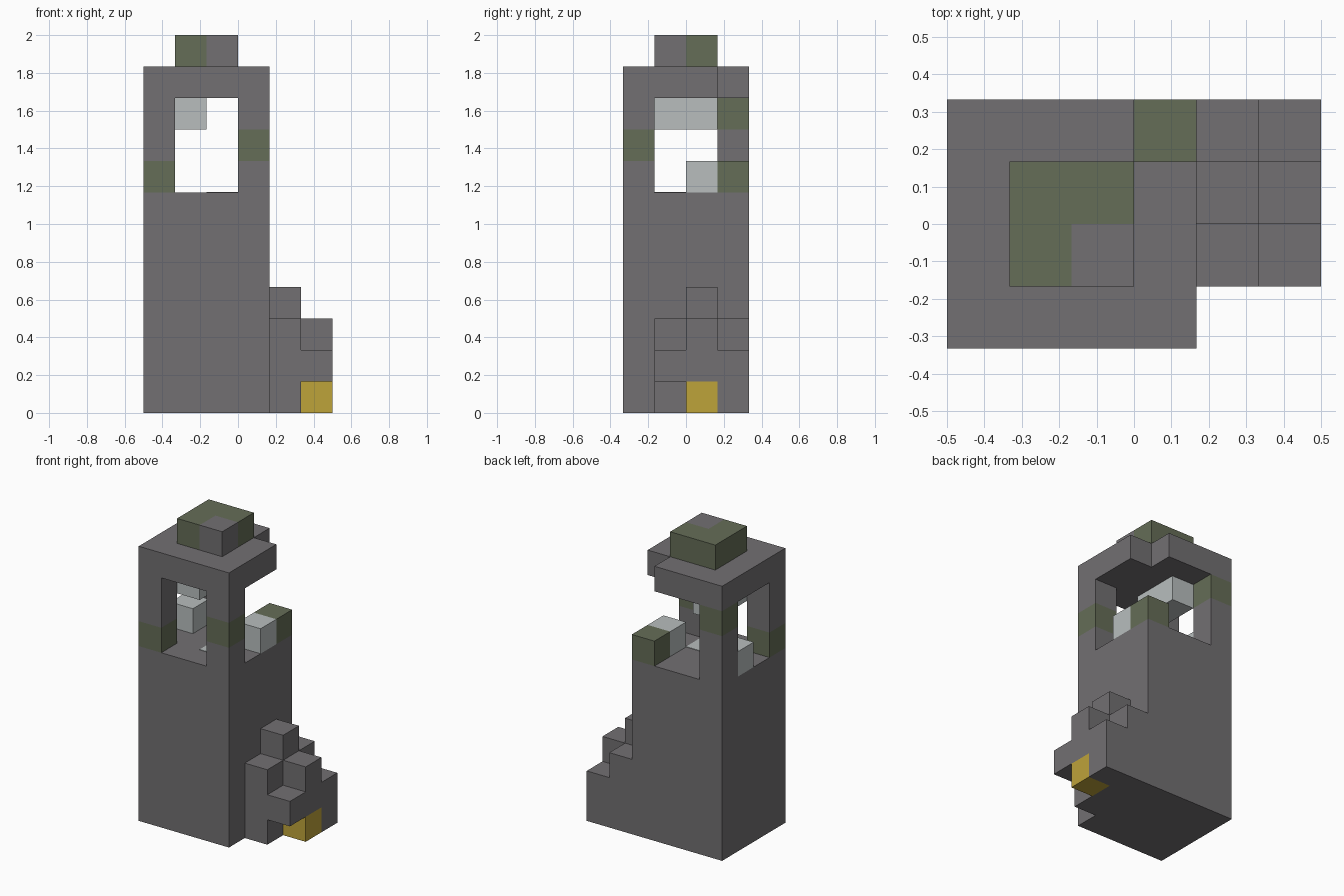
import bpy
import bmesh
from mathutils import Matrix, Vector

U = 1 / 6                      # edge of one building block
ORIGIN = Vector((-3, -2, 0))   # grid corner, in blocks

old = bpy.data.objects.get("Cube")
if old:
    bpy.data.objects.remove(old, do_unlink=True)


def material(name, rgb):
    mat = bpy.data.materials.new(name)
    mat.use_nodes = True
    mat.diffuse_color = (*rgb, 1)
    mat.node_tree.nodes["Principled BSDF"].inputs["Base Color"].default_value = (*rgb, 1)
    return mat


STONE = material("grey stone", (0.168, 0.16, 0.168))
MOSS = material("mossy stone", (0.13, 0.153, 0.095))
GLASS = material("pale glass", (0.48, 0.515, 0.515))
GOLD = material("gold", (0.515, 0.367, 0.042))


def blocks(name, boxes):
    """One object from boxes given as (low corner, size, material), in blocks."""
    mesh = bpy.data.meshes.new(name)
    bm = bmesh.new()
    mats = []
    for low, size, mat in boxes:
        if mat not in mats:
            mats.append(mat)
            mesh.materials.append(mat)
        size = Vector(size)
        centre = (Vector(low) + ORIGIN + size / 2) * U
        transform = Matrix.Translation(centre) @ Matrix.Diagonal((*(size * U), 1))
        made = bmesh.ops.create_cube(bm, size=1, matrix=transform)
        for face in {f for v in made["verts"] for f in v.link_faces}:
            face.material_index = mats.index(mat)
    bm.to_mesh(mesh)
    bm.free()
    obj = bpy.data.objects.new(name, mesh)
    bpy.context.collection.objects.link(obj)
    return obj


# Solid shaft
blocks("tower_body", [((0, 0, 0), (4, 4, 7), STONE)])


# Corner posts of the lookout, each with one mossy block
def post(name, x, y, mossy, top=10):
    blocks(name, [((x, y, z), (1, 1, 1), MOSS if z == mossy else STONE)
                  for z in range(7, top)])


post("front_right_post", 0, 0, 7)
post("front_left_post", 3, 0, 8)
post("back_right_post", 0, 3, 9)
post("broken_back_left_post", 3, 3, 7, top=8)

# Roof slab with its back left corner missing
blocks("roof", [((0, 0, 10), (4, 3, 1), STONE), ((0, 3, 10), (3, 1, 1), STONE)])

# Cap: three mossy blocks and one bare block
blocks("roof_cap", [((x, y, 11), (1, 1, 1), STONE if (x, y) == (2, 1) else MOSS)
                    for x in (1, 2) for y in (1, 2)])

# Pale blocks inside the lookout and a pane set in its floor
blocks("right_glass_block", [((0, 2, 7), (1, 1, 1), GLASS)])
blocks("left_glass_block", [((3, 2, 7), (1, 1, 1), GLASS)])
blocks("ceiling_glass", [((1, 1, 9), (1, 2, 1), GLASS)])
blocks("floor_pane", [((2, 1, 7), (1, 1, 0.02), GLASS)])

# Stepped rubble against the left side: (x, y) -> bottom and top
columns = {(4, 1): (0, 3), (4, 2): (0, 4), (4, 3): (0, 3),
           (5, 1): (1, 2), (5, 2): (1, 3), (5, 3): (0, 2)}
blocks("rubble_steps", [((x, y, low), (1, 1, top - low), STONE)
                        for (x, y), (low, top) in columns.items()])
blocks("gold_block", [((5, 2, 0), (1, 1, 1), GOLD)])
